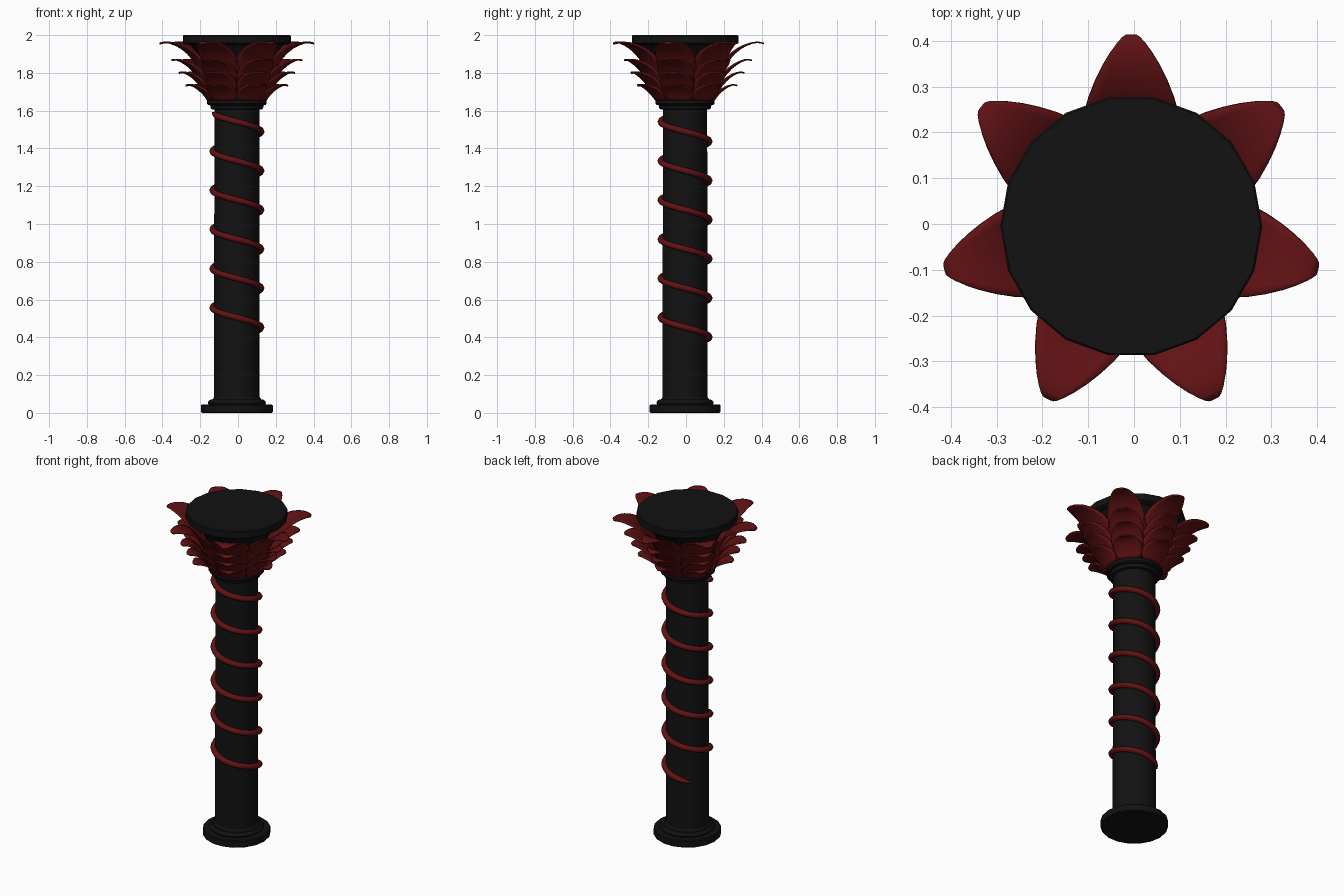
import bpy, bmesh
from math import sin, cos, pi, radians

if "Cube" in bpy.data.objects:
    bpy.data.objects.remove(bpy.data.objects["Cube"])

CX, CY = -0.006, -0.005


def material(name, col):
    m = bpy.data.materials.new(name)
    m.diffuse_color = (*col, 1)
    m.use_nodes = True
    m.node_tree.nodes["Principled BSDF"].inputs["Base Color"].default_value = m.diffuse_color
    return m


BLACK = material("black stone", (0.006, 0.006, 0.006))
RED = material("dark red", (0.12, 0.006, 0.007))


def make(name, verts, faces, mat, angle=35):
    me = bpy.data.meshes.new(name)
    me.from_pydata(verts, [], faces)
    bm = bmesh.new()
    bm.from_mesh(me)
    bmesh.ops.recalc_face_normals(bm, faces=bm.faces)
    bm.to_mesh(me)
    bm.free()
    me.materials.append(mat)
    ob = bpy.data.objects.new(name, me)
    ob.location = (CX, CY, 0)
    bpy.context.collection.objects.link(ob)
    bpy.ops.object.select_all(action='DESELECT')
    ob.select_set(True)
    bpy.context.view_layer.objects.active = ob
    bpy.ops.object.shade_smooth_by_angle(angle=radians(angle))
    return ob


def loft(name, rings, mat, angle=35):
    """Skin closed rings of equal size and cap both ends."""
    n = len(rings[0])
    verts = [p for r in rings for p in r]
    faces = [(i * n + j, i * n + (j + 1) % n, (i + 1) * n + (j + 1) % n, (i + 1) * n + j)
             for i in range(len(rings) - 1) for j in range(n)]
    faces += [tuple(range(n)), tuple(range(len(verts) - n, len(verts)))]
    return make(name, verts, faces, mat, angle)


def lathe(name, profile, sides=18):
    return loft(name, [[(r * cos(2 * pi * k / sides), r * sin(2 * pi * k / sides), z)
                        for k in range(sides)] for r, z in profile], BLACK)


# Stone body
lathe("base", [(.185, 0), (.19, .005), (.19, .04), (.185, .045), (.15, .045),
               (.154, .053), (.15, .063), (.14, .07), (.13, .07), (.12, .085)])
lathe("shaft", [(.121, .06), (.119, 1.63)])
lathe("collar", [(.12, 1.605), (.135, 1.608), (.14, 1.617), (.14, 1.628), (.152, 1.63),
                 (.158, 1.637), (.158, 1.655), (.15, 1.662), (.13, 1.662)])
lathe("bell", [(.13, 1.65), (.145, 1.74), (.17, 1.83), (.205, 1.9), (.25, 1.95), (.25, 1.96)])
lathe("abacus", [(.25, 1.948), (.28, 1.953), (.286, 1.958), (.286, 1.995), (.282, 2.0)])

# Spiral band descending counter-clockwise, with tapered ends
rings = []
N = 200
for i in range(N + 1):
    t = i / N
    a = radians(185 + 2110 * t)
    z = 1.59 - 1.215 * t
    k = min(1, .25 + 60 * min(t, 1 - t))
    ring = []
    for j in range(8):
        b = 2 * pi * j / 8
        r = .127 + .019 * k * cos(b)
        ring.append((r * cos(a), r * sin(a), z + .017 * k * sin(b)))
    rings.append(ring)
loft("spiral_band", rings, RED, 60)

# Capital leaves: four tiers, each a spine of (radius, height, half width)
TIERS = [
    [(.155, 1.655, .062), (.175, 1.685, .080), (.205, 1.713, .085), (.24, 1.735, .062),
     (.263, 1.738, .036), (.277, 1.732, .014)],
    [(.152, 1.655, .062), (.178, 1.71, .085), (.215, 1.757, .095), (.26, 1.795, .078),
     (.297, 1.806, .042), (.314, 1.799, .014)],
    [(.15, 1.655, .06), (.175, 1.73, .085), (.22, 1.80, .10), (.275, 1.85, .092),
     (.327, 1.875, .052), (.354, 1.866, .014)],
    [(.145, 1.655, .06), (.165, 1.74, .085), (.205, 1.83, .106), (.262, 1.91, .108),
     (.33, 1.953, .08), (.388, 1.966, .045), (.418, 1.955, .016)],
]
COLS = [-1, -.5, 0, .5, 1]


def leaf_row(spine):
    verts, faces = [], []
    for k in range(7):
        a = pi / 2 + 2 * pi * k / 7
        start = len(verts)
        for r, z, w in spine:
            for s in COLS:
                # edges curl back around the bell
                u = r - (w * s) ** 2 / (2 * r)
                v = w * s
                verts.append((u * cos(a) - v * sin(a), u * sin(a) + v * cos(a), z))
        n = len(COLS)
        for i in range(len(spine) - 1):
            for j in range(n - 1):
                q = start + i * n + j
                faces.append((q, q + 1, q + n + 1, q + n))
    return verts, faces


for i, spine in enumerate(TIERS):
    ob = make(f"leaf_tier_{i + 1}", *leaf_row(spine), RED, 60)
    sub = ob.modifiers.new("round", 'SUBSURF')
    sub.levels = sub.render_levels = 1
    sol = ob.modifiers.new("thickness", 'SOLIDIFY')
    sol.thickness = .008
    sol.offset = 0
